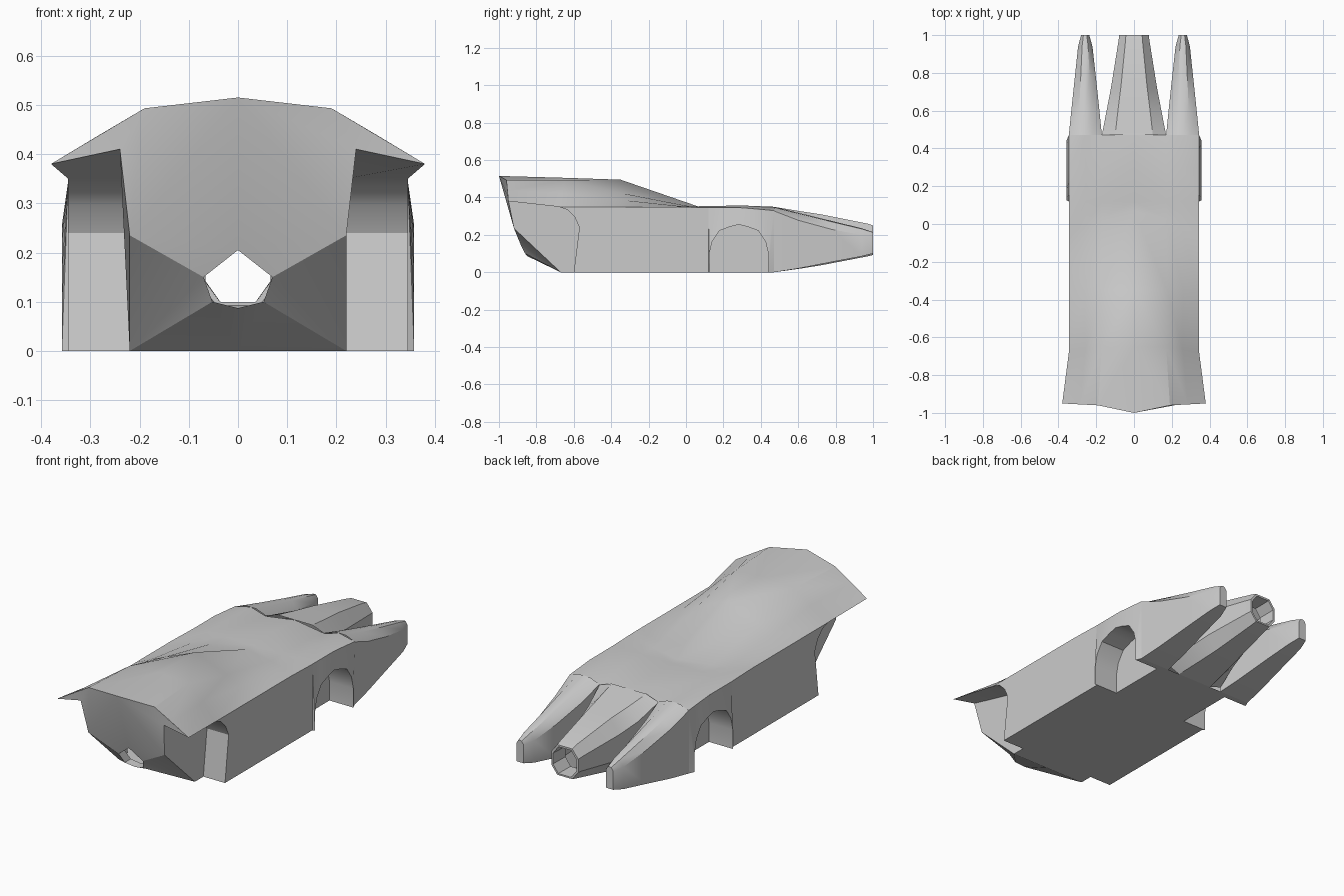
import bpy, bmesh, math
from mathutils import Vector

if "Cube" in bpy.data.objects:
    bpy.data.objects.remove(bpy.data.objects["Cube"])


def make(name, faces, mirror=True, angle=30):
    """Build one welded object from polygons of (x, y, z), mirrored over x = 0."""
    bm = bmesh.new()
    for f in faces:
        sides = [f]
        if mirror:
            sides.append([(-x, y, z) for x, y, z in reversed(f)])
        for s in sides:
            bm.faces.new([bm.verts.new(p) for p in s])
    bmesh.ops.remove_doubles(bm, verts=bm.verts, dist=0.0005)
    bmesh.ops.recalc_face_normals(bm, faces=bm.faces)
    me = bpy.data.meshes.new(name)
    bm.to_mesh(me)
    bm.free()
    ob = bpy.data.objects.new(name, me)
    bpy.context.collection.objects.link(ob)
    bpy.ops.object.select_all(action='DESELECT')
    ob.select_set(True)
    bpy.context.view_layer.objects.active = ob
    bpy.ops.object.shade_smooth_by_angle(angle=math.radians(angle))
    return ob


def strips(rows, closed=False):
    """Quads between neighbouring rows of points."""
    out = []
    for a, b in zip(rows, rows[1:]):
        n = len(a)
        for i in range(n if closed else n - 1):
            j = (i + 1) % n
            out.append([a[i], a[j], b[j], b[i]])
    return out


def tris(faces):
    """Split quads along the first-to-third diagonal."""
    out = []
    for a, b, c, d in faces:
        out += [[a, b, d], [b, c, d]]
    return out


def at_x(x, pts):
    return [(x, y, z) for y, z in pts]


# Upper deck: centre line, ridge, slope middle, edge, from tail to front axle
deck_rows = [
    [(0, -1, .515), (.19, -.96, .493), (.285, -.955, .437), (.38, -.95, .38)],
    [(0, -.65, .505), (.17, -.65, .493), (.258, -.665, .422), (.345, -.68, .35)],
    [(0, -.35, .495), (.175, -.35, .424), (.26, -.35, .387), (.345, -.35, .35)],
    [(0, .07, .35), (.17, .03, .35), (.25, 0, .35), (.345, -.06, .35)],
    [(0, .12, .352), (.17, .12, .352), (.255, .12, .354), (.345, .12, .345)],
    [(0, .3, .355), (.17, .3, .348), (.255, .3, .357), (.345, .3, .345)],
    [(0, .47, .35), (.17, .47, .325), (.255, .47, .35), (.345, .47, .33)],
]
make("upper_deck", tris(strips(deck_rows)), angle=25)

# Rear wheel recess: curved end wall, inner wall and overhang underside
well = [(-.68, .35), (-.635, .335), (-.595, .295), (-.57, .24), (-.585, .12), (-.6, 0)]
recess = strips([at_x(.22, well), at_x(.345, well)])
recess.append([(.24, -.955, .41), (.22, -.92, .235), (.22, -.67, 0)]
              + at_x(.22, list(reversed(well))))
recess.append([(.38, -.95, .38), (.24, -.955, .41), (.22, -.68, .35), (.345, -.68, .35)])
make("rear_wheel_recess", recess)

# Flat body side between the wheels
make("body_side", [at_x(.345, well + [(.12, 0), (.12, .345), (-.06, .35), (-.35, .35)])])

# Tail wall with the exhaust opening and its inward collar
corner, low = (.22, -.92, .235), (.22, -.67, 0)
hole = [(0, -.90, .205), (.07, -.885, .15), (.052, -.86, .1), (0, -.85, .087)]
top, ridge, inner = (0, -1, .515), (.19, -.96, .493), (.24, -.955, .41)
tail = [
    [top, ridge, inner, corner],
    [top, corner, hole[0]],
    [ridge, (.38, -.95, .38), inner],
    [corner, hole[1], hole[0]],
    [corner, low, hole[1]],
    [hole[1], low, hole[2]],
    [hole[2], low, (0, -.67, 0)],
    [hole[2], (0, -.67, 0), hole[3]],
]
tail += strips([hole, [(x, y + .05, z) for x, y, z in hole]])
make("tail_wall", tail, angle=20)

# Floor pan, notched round both wheel pairs
floor = [(0, -.67), (.22, -.67), (.22, -.6), (.345, -.6), (.345, .12), (.358, .125),
         (.22, .125), (.22, .44), (.358, .44), (.345, .47), (.17, .47), (0, .47)]
make("floor_pan", [[(x, y, 0) for x, y in floor]])

# Front wheel arch: outer skin, tunnel and inner wall
arch = [(.125, 0), (.125, .1), (.14, .165), (.178, .222), (.235, .243), (.2825, .255),
        (.33, .243), (.387, .222), (.425, .165), (.44, .1), (.44, 0)]
n = len(arch) - 1
rim = at_x(.358, arch)
edge = []
for i in range(n + 1):
    y = .12 + .35 * i / n
    edge.append((.345, y, .345 if y < .3 else .345 - .015 * (y - .3) / .17))
skin = strips([edge, rim])
skin.append([edge[0], rim[0], (.345, .12, 0)])
skin.append([edge[-1], (.345, .47, 0), rim[-1]])
make("front_arch_skin", skin)
make("front_arch_pocket", strips([rim, at_x(.22, arch)]) + [at_x(.22, arch)])

# Pointed front fenders: y, inner x, outer x, bottom, top, shoulder drop
rings = []
for y, xi, xo, zb, zt, d in [(.47, .17, .345, 0, .35, .022), (.6, .183, .332, .02, .318, .04),
                             (.78, .202, .313, .055, .274, .045),
                             (.94, .22, .296, .085, .235, .035), (1, .237, .28, .1, .215, .02)]:
    w = xo - xi
    rings.append([(xi, y, zb), (xi, y, zt - d), (xi + .3 * w, y, zt - .1 * d),
                  (xi + .5 * w, y, zt), (xi + .72 * w, y, zt - .1 * d),
                  (xo, y, zt - d), (xo, y, zb)])
make("front_fender", strips(rings, True) + [rings[-1]], angle=35)

# Hollow nose: eight-sided loft that turns inward at the tip
rings = []
for y, hw, tw, zb, zt, d in [(.47, .17, .1, 0, .35, .025), (.6, .145, .085, .018, .328, .06),
                             (.72, .122, .07, .037, .31, .07),
                             (.97, .082, .045, .085, .26, .05), (1, .078, .043, .092, .25, .045),
                             (1, .068, .037, .1, .24, .042), (.9, .066, .036, .1, .238, .042)]:
    half = [(tw, zt), (hw, zt - d), (hw, zb + d), (tw, zb)]
    rings.append([(x, y, z) for x, z in half] + [(-x, y, z) for x, z in reversed(half)])
make("nose", strips(rings, True), mirror=False, angle=30)
